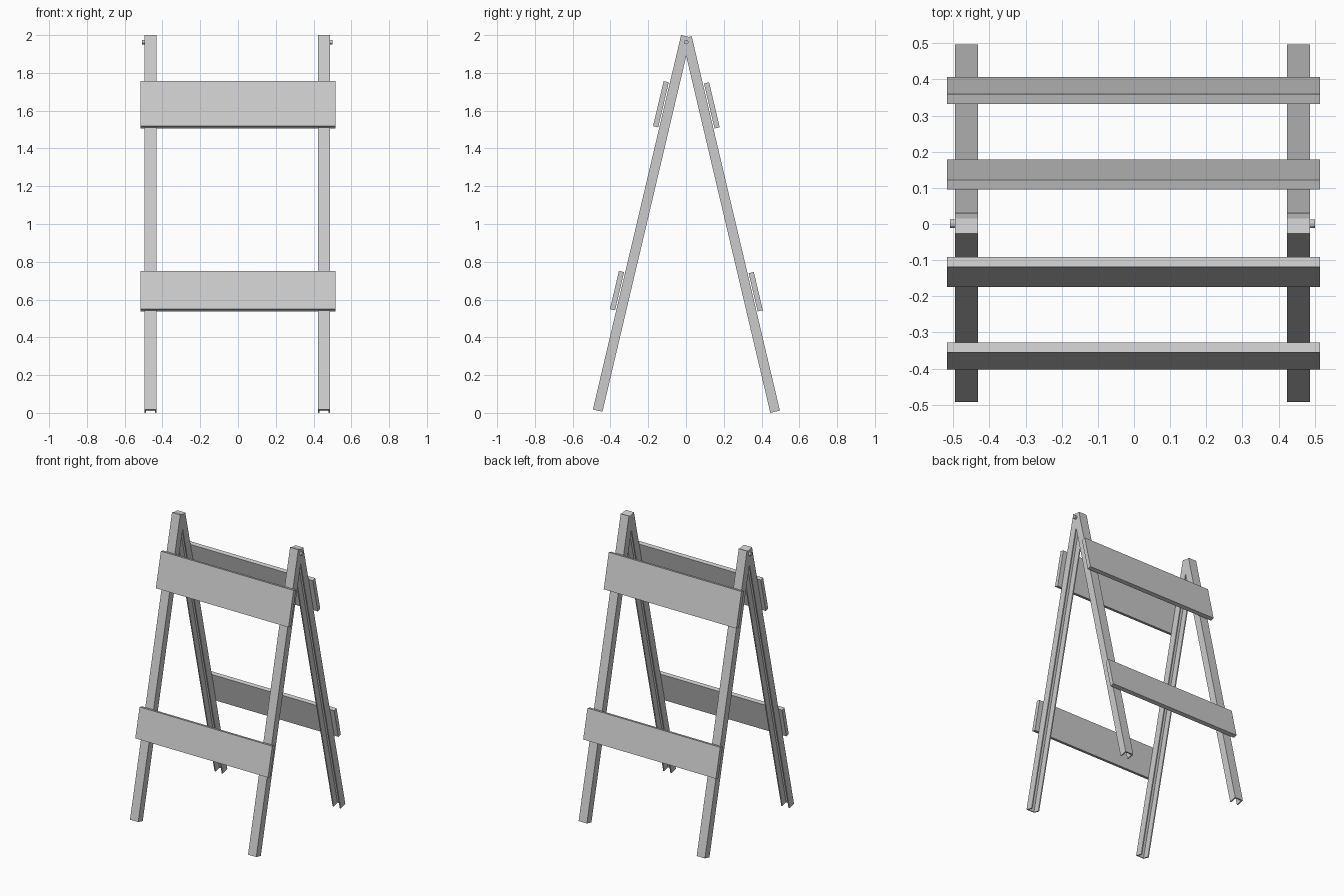
import bpy, bmesh, math
from mathutils import Vector, Matrix

if "Cube" in bpy.data.objects:
    bpy.data.objects.remove(bpy.data.objects["Cube"])

GREY = bpy.data.materials.new("light_grey")
GREY.diffuse_color = (0.6, 0.6, 0.6, 1)
GREY.use_nodes = True
GREY.node_tree.nodes["Principled BSDF"].inputs["Base Color"].default_value = GREY.diffuse_color

TILT = math.atan2(0.467, 1.982)      # lean of each frame
LENGTH, DEPTH, WIDTH, WALL = 2.036, 0.052, 0.064, 0.008
LEG_X = (-0.463, 0.455)
# outer foot corner of each frame: side sign, y, z
FRAMES = {"front": (-1, -0.493, 0.018), "rear": (1, 0.497, 0.012)}


def place(frame, x, n, s):
    """x across, n outward from the leg face, s along the leg."""
    side, y0, z0 = FRAMES[frame]
    c, t = math.cos(TILT), math.sin(TILT)
    return Vector((x, y0 + side * (n * c - s * t), z0 + s * c + n * t))


def finish(name, bm):
    bmesh.ops.recalc_face_normals(bm, faces=bm.faces)
    me = bpy.data.meshes.new(name)
    bm.to_mesh(me)
    bm.free()
    me.materials.append(GREY)
    ob = bpy.data.objects.new(name, me)
    bpy.context.collection.objects.link(ob)
    return ob


def prism(bm, frame, profile, s0, s1):
    """Extrude an (x, n) profile along the leg from s0 to s1."""
    ends = [[bm.verts.new(place(frame, x, n, s)) for x, n in profile] for s in (s0, s1)]
    for e in ends:
        bm.faces.new(e)
    k = len(profile)
    for i in range(k):
        j = (i + 1) % k
        bm.faces.new((ends[0][i], ends[0][j], ends[1][j], ends[1][i]))


def rect(x0, x1, n0, n1):
    return [(x0, n0), (x1, n0), (x1, n1), (x0, n1)]


for frame in FRAMES:
    # channel legs, open towards the inside and capped at the top
    for label, cx in zip(("left", "right"), LEG_X):
        a, b = cx - WIDTH / 2, cx + WIDTH / 2
        channel = [(a, 0), (b, 0), (b, -DEPTH), (b - WALL, -DEPTH),
                   (b - WALL, -WALL), (a + WALL, -WALL),
                   (a + WALL, -DEPTH), (a, -DEPTH)]
        bm = bmesh.new()
        prism(bm, frame, channel, 0, LENGTH - WALL)
        prism(bm, frame, rect(a, b, -DEPTH, 0), LENGTH - WALL, LENGTH)
        finish(f"{frame}_{label}_leg", bm)
    # cross boards
    for label, s0, s1 in (("lower", 0.538, 0.746), ("upper", 1.533, 1.778)):
        bm = bmesh.new()
        prism(bm, frame, rect(-0.517, 0.515, 0.006, 0.034), s0, s1)
        finish(f"{frame}_{label}_board", bm)

# hinge bolts through the leg tops
for label, cx, side in (("left", LEG_X[0], -1), ("right", LEG_X[1], 1)):
    bm = bmesh.new()
    turn = Matrix.Rotation(math.pi / 2, 4, 'Y')
    start, end = cx + side * 0.026, cx + side * (WIDTH / 2 + 0.014)
    bmesh.ops.create_cone(bm, cap_ends=True, segments=12, radius1=0.012, radius2=0.012,
                          depth=abs(end - start),
                          matrix=Matrix.Translation(((start + end) / 2, 0.001, 1.963)) @ turn)
    finish(f"{label}_hinge_bolt", bm)
